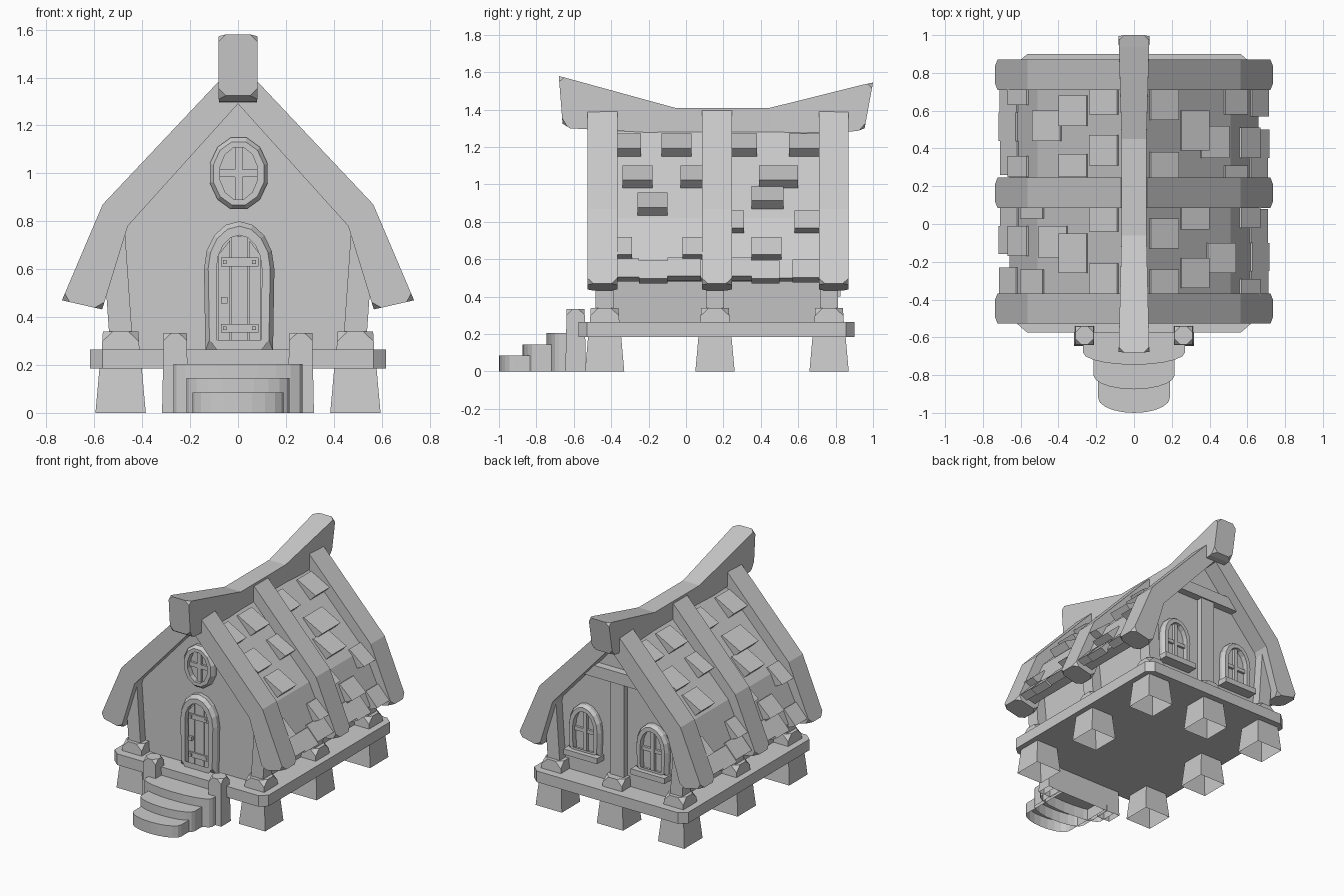
import bpy, bmesh
from math import pi, sin, cos
from mathutils import Vector

if "Cube" in bpy.data.objects:
    bpy.data.objects.remove(bpy.data.objects["Cube"])


def finish(name, bm, ends=(), width=0.025):
    """Clip the corners of the faces lying furthest along each direction, then link."""
    bmesh.ops.recalc_face_normals(bm, faces=bm.faces)
    for d in ends:
        d = Vector(d)
        face = max(bm.faces, key=lambda f: f.calc_center_median().dot(d))
        bmesh.ops.bevel(bm, geom=list(face.verts), offset=width, offset_type='OFFSET',
                        segments=1, profile=0.5, affect='VERTICES')
    me = bpy.data.meshes.new(name)
    bm.to_mesh(me)
    bm.free()
    ob = bpy.data.objects.new(name, me)
    bpy.context.collection.objects.link(ob)
    return ob


def loft(name, sections, ends=(), width=0.025, open_start=False):
    """Skin closed sections with equal point counts, capped at the ends."""
    bm = bmesh.new()
    rings = [[bm.verts.new(p) for p in s] for s in sections]
    n = len(rings[0])
    for a, b in zip(rings, rings[1:]):
        for i in range(n):
            bm.faces.new((a[i], a[(i + 1) % n], b[(i + 1) % n], b[i]))
    if not open_start:
        bm.faces.new(rings[0])
    bm.faces.new(rings[-1])
    return finish(name, bm, ends, width)


def prism(name, pts, axis, lo, hi, ends=(), width=0.025, open_start=False):
    """Extrude a 2D outline along y (x,z outline) or z (x,y outline)."""
    put = (lambda p, t: (p[0], t, p[1])) if axis == 'y' else (lambda p, t: (p[0], p[1], t))
    return loft(name, [[put(p, t) for p in pts] for t in (lo, hi)], ends, width, open_start)


def box(name, x0, x1, y0, y1, z0, z1):
    return prism(name, [(x0, z0), (x1, z0), (x1, z1), (x0, z1)], 'y', y0, y1)


def stack(name, levels, ends=(), width=0.025, open_start=False):
    """Square column from (x, y, z, half width) levels."""
    return loft(name, [[(x - h, y - h, z), (x + h, y - h, z), (x + h, y + h, z), (x - h, y + h, z)]
                       for x, y, z, h in levels], ends, width, open_start)


def frame(name, outer, inner, y_wall, y_face, slope=0.12):
    """Ring-shaped trim with a sloped outer lip, standing off a wall."""
    bm = bmesh.new()
    cx = sum(p[0] for p in outer) / len(outer)
    cz = sum(p[1] for p in outer) / len(outer)
    lip = [(x + (cx - x) * slope, max(z + (cz - z) * slope, inner[0][1]) if len(outer) != 12
            else z + (cz - z) * slope) for x, z in outer]
    step = y_wall + (y_face - y_wall) * 0.6
    loops = [[bm.verts.new((x, y, z)) for x, z in pts] for pts, y in
             ((outer, y_wall), (outer, step), (lip, y_face), (inner, y_face), (inner, y_wall))]
    n = len(outer)
    for k in range(5):
        a, b = loops[k], loops[(k + 1) % 5]
        for i in range(n):
            bm.faces.new((a[i], a[(i + 1) % n], b[(i + 1) % n], b[i]))
    return finish(name, bm)


def arch(cx, w, z0, spring, top, n=8):
    return [(cx + w * .96, z0)] + [(cx + w * cos(pi * i / n), spring + (top - spring) * sin(pi * i / n))
                                   for i in range(n + 1)] + [(cx - w * .96, z0)]


def oval(cx, cz, rx, rz, n=12):
    return [(cx + rx * cos(2 * pi * (i + .5) / n), cz + rz * sin(2 * pi * (i + .5) / n))
            for i in range(n)]


WALL_F, WALL_B = -0.425, 0.745
ROWS = (-0.435, 0.155, 0.765)

# Platform with clipped corners
prism("platform", [(-.565, -.575), (.565, -.575), (.617, -.53), (.617, .855), (.565, .9),
                   (-.565, .9), (-.617, .855), (-.617, -.53)], 'z', .185, .265)

# Stilts (open underneath), post collars and leaning wall posts
for x, y in [(s * .49, y) for s in (-1, 1) for y in ROWS] + [(0, .765)]:
    stack("stilt", [(x, y, 0, .105), (x, y, .19, .088)], open_start=True)
    stack("post_collar", [(x, y, .26, .079), (x, y, .34, .074)], [(0, 0, 1)], .042)
    if x:
        stack("wall_post", [(x, y, .33, .048), (x * 1.06, y, .75, .048)])

# House body with outward-leaning side walls
prism("house_walls", [(-.45, .26), (.45, .26), (.5, .76), (0, 1.31), (-.5, .76)],
      'y', WALL_F, WALL_B)

# Roof slabs, rafters and shingles
ROOF = [(0, 1.35), (.51, .82), (.66, .5)]
RAFTER = [(0, 1.29), (0, 1.395), (.07, 1.395), (.565, .87), (.735, .47), (.567, .432), (.46, .78)]
SHINGLES = [(-.37, -.24, 1.15), (-.13, .03, 1.15), (.24, .38, 1.15), (.55, .71, 1.15),
            (-.34, -.18, .98), (-.03, .09, .98), (.39, .6, .98), (-.26, -.1, .835),
            (.35, .52, .87), (.2, .31, .74), (.58, .71, .74), (-.38, -.29, .6), (-.02, .09, .6),
            (.35, .51, .6), (-.25, -.1, .475), (-.38, -.25, .485), (-.1, .08, .49),
            (.23, .35, .49), (.35, .5, .475), (.57, .71, .48)]


def roof_point(z, lift):
    a, b = (ROOF[0], ROOF[1]) if z > ROOF[1][1] else (ROOF[1], ROOF[2])
    t = (z - a[1]) / (b[1] - a[1])
    n = Vector((a[1] - b[1], b[0] - a[0])).normalized()
    return a[0] + (b[0] - a[0]) * t + n.x * lift, z + n.y * lift


for s in (-1, 1):
    prism("roof_slab", [(s * x, z) for x, z in ROOF + [(.585, .48), (.47, .79), (0, 1.29)]],
          'y', -.45, .82)
    for y in (-.447, .165, .79):
        prism("rafter", [(s * x, z) for x, z in RAFTER], 'y', y - .08, y + .08,
              [(0, 0, -1)], .032)
    for a, b, z in SHINGLES:
        if s < 0:
            a, b = .34 - b, .34 - a
        lift = .062 if z > .5 else .05
        outline = [roof_point(z + .115, -.01), roof_point(z + .115, .01), roof_point(z, lift),
                   roof_point(z, -.01)]
        prism("shingle", [(s * px, pz) for px, pz in outline], 'y', a, b)

# Sway-backed ridge beam: top y, top z, bottom y, bottom z, half width
RIDGE = [(-.68, 1.58, -.66, 1.325, .081), (-.625, 1.565, -.62, 1.3, .08),
         (-.06, 1.41, -.06, 1.27, .066), (.45, 1.41, .45, 1.27, .066),
         (.94, 1.532, .915, 1.285, .08), (1.0, 1.545, .955, 1.3, .081)]
loft("ridge_beam", [[(-w, yb, zb), (w, yb, zb), (w, yt, zt), (-w, yt, zt)]
                    for yt, zt, yb, zb, w in RIDGE], [(0, -1, 0), (0, 1, 0)], .03)

# Curved front steps (open underneath) and their newel posts
for w, ys, yf, h in ((.27, -.68, -.745, .205), (.215, -.8, -.875, .145), (.19, -.92, -1.0, .085)):
    curve = [(-w * cos(pi * i / 10), ys + (yf - ys) * sin(pi * i / 10)) for i in range(11)]
    prism("step", [(w, -.54)] + [(-w, -.54)] + curve, 'z', 0, h, open_start=True)
for s in (-1, 1):
    stack("newel_post", [(s * .262, -.59, 0, .055), (s * .262, -.59, .333, .048)],
          [(0, 0, 1)], .032, open_start=True)

# Front door with planks, hinges and handle
F = WALL_F
cx = .005
frame("door_frame", arch(cx, .147, .26, .6, .8), arch(cx, .095, .26, .6, .742), F + .01, F - .055)
prism("door_panel", arch(cx, .1, .26, .6, .745), 'y', F - .016, F + .01)
for x0, x1, z0, z1 in ((-.082, -.034, .66, .72), (-.028, .041, .738, .738), (.047, .094, .72, .66)):
    prism("door_plank", [(x0, .27), (x1, .27), (x1, z1), (x0, z0)], 'y', F - .025, F)
for z in (.353, .63):
    box("hinge_strap", -.072, .085, F - .036, F - .01, z - .018, z + .018)
    for x in (-.055, .067):
        box("hinge_stud", x - .008, x + .008, F - .043, F - .01, z - .008, z + .008)
box("door_handle", -.072, -.043, F - .045, F - .01, .456, .484)

# Oval gable window
frame("gable_window_frame", oval(.003, 1.0, .125, .155), oval(.003, 1.0, .08, .112), F + .01, F - .045)
prism("gable_window_pane", oval(.003, 1.0, .09, .12), 'y', F - .006, F + .01)
box("gable_window_mullion", -.012, .018, F - .025, F, .89, 1.11)
box("gable_window_crossbar", -.078, .084, F - .022, F, .985, 1.015)

# Rear gable timber and arched windows
B = WALL_B
box("rear_center_post", -.055, .055, B - .03, B + .045, .33, 1.04)
box("rear_tie_beam", -.33, .33, B - .03, B + .055, 1.01, 1.095)
for cx in (-.27, .27):
    frame("rear_window_frame", arch(cx, .128, .43, .6, .775), arch(cx, .085, .43, .6, .73),
          B - .01, B + .046)
    prism("rear_window_pane", arch(cx, .09, .43, .6, .735), 'y', B - .01, B + .006)
    box("rear_window_mullion", cx - .014, cx + .014, B - .01, B + .026, .43, .73)
    box("rear_window_crossbar", cx - .085, cx + .085, B - .01, B + .023, .57, .596)
    box("rear_window_sill", cx - .135, cx + .135, B - .01, B + .08, .4, .44)
